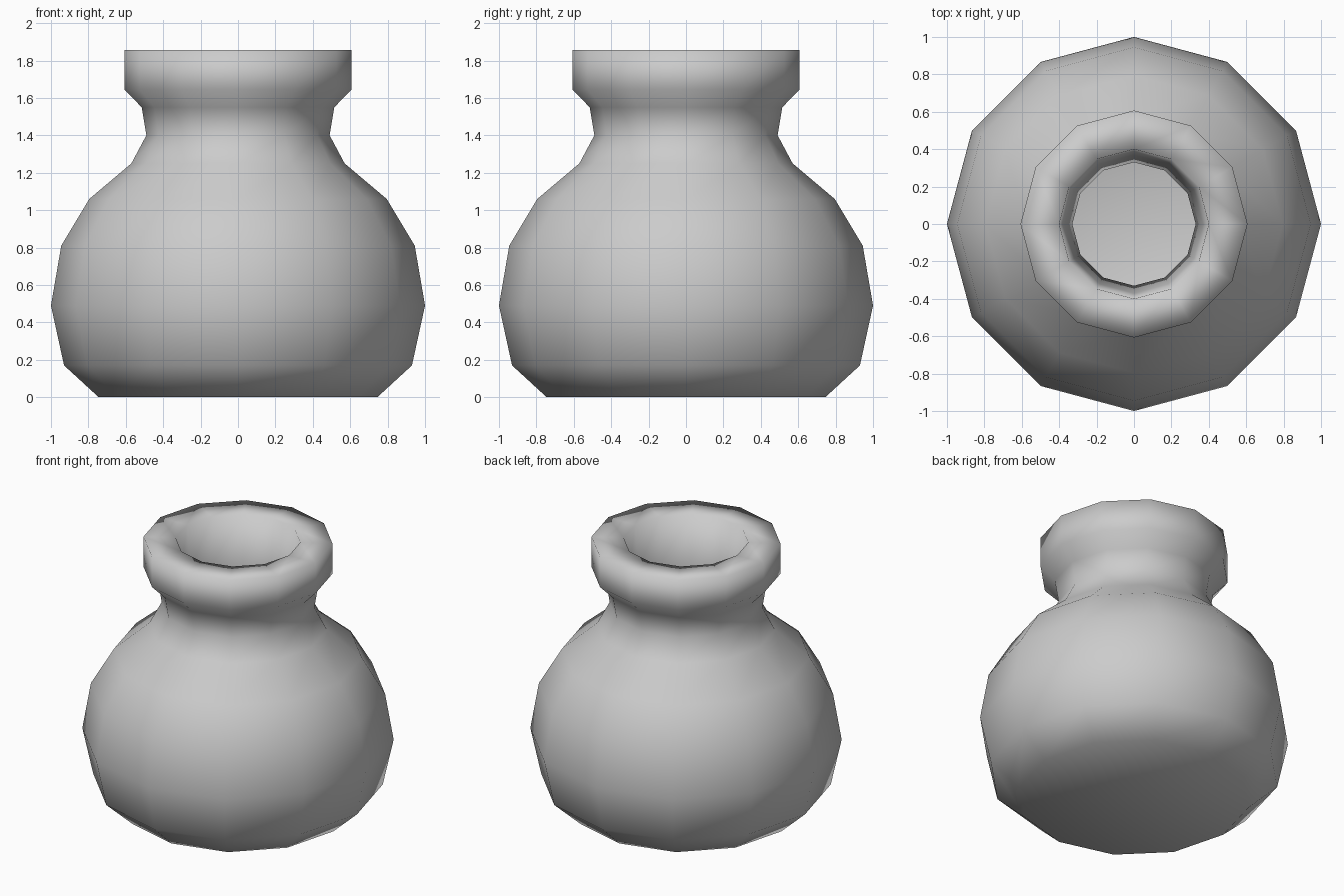
import bpy, bmesh, math

if "Cube" in bpy.data.objects:
    bpy.data.objects.remove(bpy.data.objects["Cube"])

SIDES = 12


def lathe(name, profile):
    """Spin a (radius, z) profile around z; radius 0 gives a single pole vertex."""
    bm = bmesh.new()
    rings = []
    for r, z in profile:
        n = 1 if r == 0 else SIDES
        rings.append([bm.verts.new((r * math.cos(2 * math.pi * i / SIDES),
                                    r * math.sin(2 * math.pi * i / SIDES), z))
                      for i in range(n)])
    for a, b in zip(rings, rings[1:]):
        for i in range(SIDES):
            j = (i + 1) % SIDES
            corners = [a[i % len(a)], a[j % len(a)], b[j % len(b)], b[i % len(b)]]
            bm.faces.new(list(dict.fromkeys(corners)))
    bmesh.ops.recalc_face_normals(bm, faces=bm.faces)
    for f in bm.faces:
        f.smooth = True
    mesh = bpy.data.meshes.new(name)
    bm.to_mesh(mesh)
    bm.free()
    obj = bpy.data.objects.new(name, mesh)
    bpy.context.collection.objects.link(obj)
    return obj


# Outside: foot, round belly, narrow neck, thick collar
outer = [(0, 0), (0.745, 0), (0.93, 0.17), (1.0, 0.49), (0.945, 0.81),
         (0.795, 1.06), (0.57, 1.25), (0.49, 1.40), (0.515, 1.55),
         (0.607, 1.645), (0.607, 1.857)]
# Inside: mouth, throat, hollow belly, floor
inner = [(0.40, 1.857), (0.37, 1.55), (0.33, 1.40), (0.44, 1.18),
         (0.66, 0.98), (0.80, 0.76), (0.85, 0.49), (0.79, 0.24),
         (0.66, 0.14), (0, 0.14)]
lathe("pot", outer + inner)
